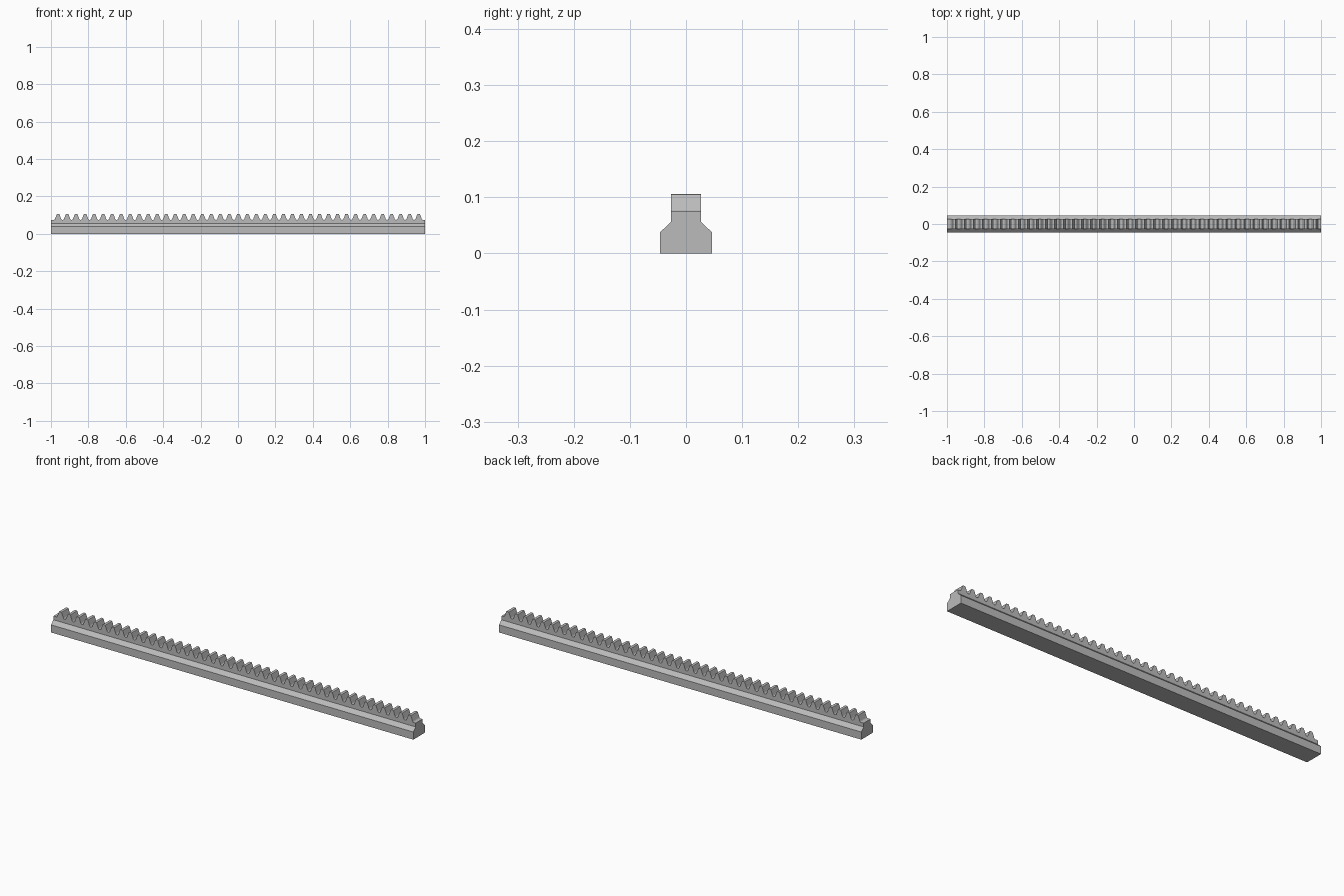
import bpy
import bmesh
from mathutils import Vector

if "Cube" in bpy.data.objects:
    bpy.data.objects.remove(bpy.data.objects["Cube"])

TEETH, PITCH, FIRST = 41, 0.0482, -0.962
SHOULDER, ROOT, TIP = 0.056, 0.075, 0.106
HALF_BASE, HALF_HEAD = 0.046, 0.027

steel = bpy.data.materials.new("plain grey steel")
steel.use_nodes = True
grey = (0.5, 0.5, 0.5, 1)
steel.diffuse_color = grey
steel.node_tree.nodes["Principled BSDF"].inputs["Base Color"].default_value = grey


def extrude_profile(name, points, offset):
    """Sweep a closed outline along a straight offset."""
    bm = bmesh.new()
    face = bm.faces.new([bm.verts.new(p) for p in points])
    swept = bmesh.ops.extrude_face_region(bm, geom=[face], use_keep_orig=True)
    moved = [v for v in swept["geom"] if isinstance(v, bmesh.types.BMVert)]
    bmesh.ops.translate(bm, verts=moved, vec=Vector(offset))
    # Drop the hidden seam between the base and the toothed head
    seam = [f for f in bm.faces
            if all(abs(v.co.z - SHOULDER) < 1e-5 for v in f.verts)]
    bmesh.ops.delete(bm, geom=seam, context="FACES")
    bmesh.ops.recalc_face_normals(bm, faces=bm.faces)
    mesh = bpy.data.meshes.new(name)
    bm.to_mesh(mesh)
    bm.free()
    mesh.materials.append(steel)
    obj = bpy.data.objects.new(name, mesh)
    bpy.context.collection.objects.link(obj)
    return obj


# Wide foot with sloping shoulders
half = [(HALF_BASE, 0), (HALF_BASE, 0.038), (HALF_HEAD, SHOULDER)]
outline = half + [(-y, z) for y, z in reversed(half)]
extrude_profile("rail_base", [(-1, y, z) for y, z in outline], (2, 0, 0))

# Toothed head: straight flanks, rounded tips and filleted roots
flank = [(0.0215, 0), (0.0185, 0.0015), (0.0165, 0.005),
         (0.0085, 0.0265), (0.007, 0.0297), (0.0045, TIP - ROOT)]
tooth = [(-x, z) for x, z in flank] + [(x, z) for x, z in reversed(flank)]
head = [(-1, SHOULDER), (-1, ROOT)]
for i in range(TEETH):
    head += [(FIRST + i * PITCH + x, ROOT + z) for x, z in tooth]
head += [(1, ROOT), (1, SHOULDER)]
extrude_profile("toothed_head", [(x, -HALF_HEAD, z) for x, z in head],
                (0, 2 * HALF_HEAD, 0))
